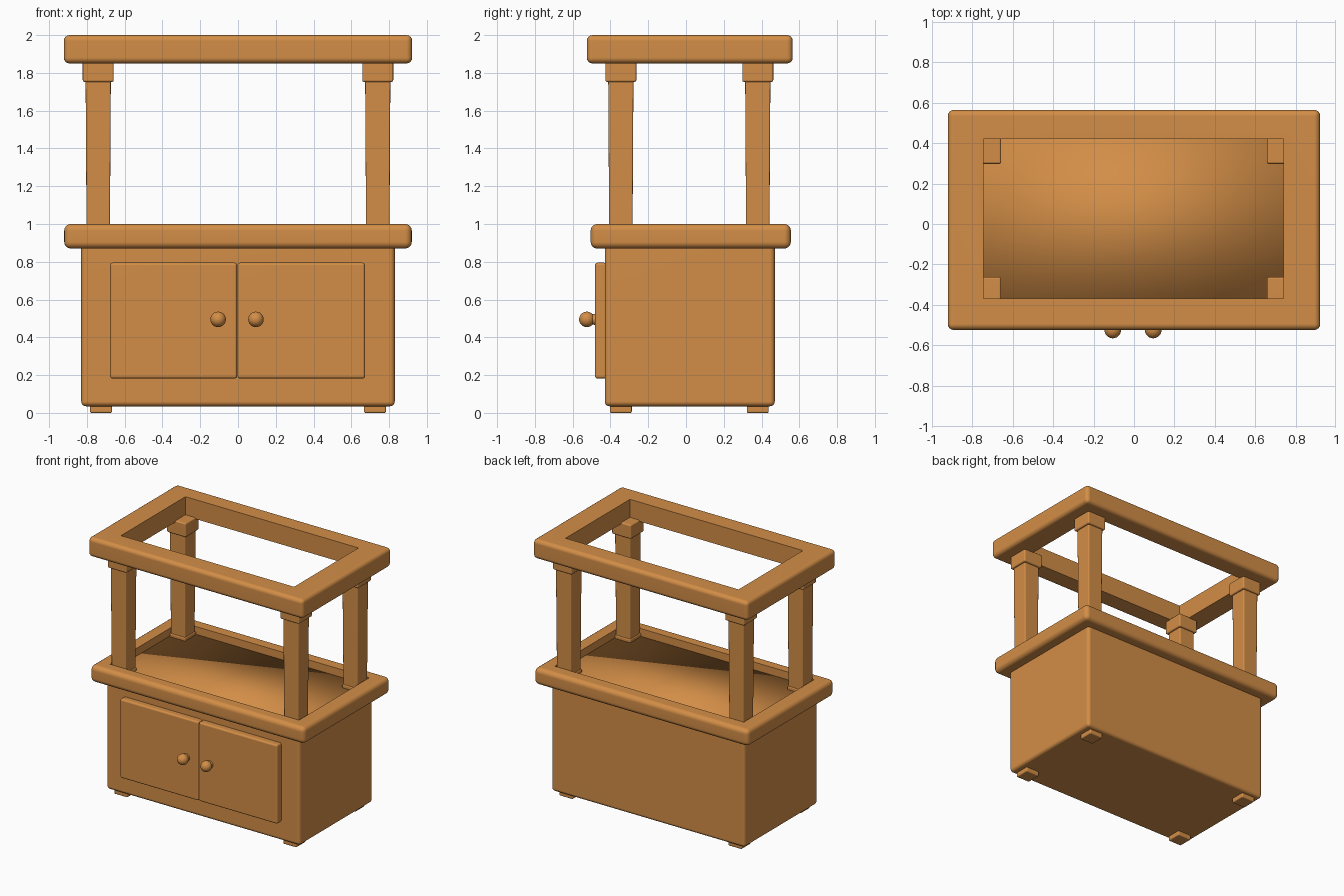
import bpy, bmesh, math
from mathutils import Vector, Matrix

if "Cube" in bpy.data.objects:
    bpy.data.objects.remove(bpy.data.objects["Cube"], do_unlink=True)

COLOUR = (0.65, 0.27, 0.063, 1)
wood = bpy.data.materials.new("warm_wood")
wood.use_nodes = True
wood.diffuse_color = COLOUR
wood.node_tree.nodes["Principled BSDF"].inputs["Base Color"].default_value = COLOUR


def finish(name, bm, weighted=True):
    """Turn a bmesh into a smooth object with clean flat panels."""
    bmesh.ops.recalc_face_normals(bm, faces=bm.faces)
    mesh = bpy.data.meshes.new(name)
    bm.to_mesh(mesh)
    bm.free()
    mesh.materials.append(wood)
    obj = bpy.data.objects.new(name, mesh)
    bpy.context.collection.objects.link(obj)
    bpy.ops.object.select_all(action='DESELECT')
    obj.select_set(True)
    bpy.context.view_layer.objects.active = obj
    if weighted:
        bpy.ops.object.shade_smooth_by_angle(angle=math.radians(40))
        mod = obj.modifiers.new("panel_normals", 'WEIGHTED_NORMAL')
        mod.keep_sharp = True
    else:
        bpy.ops.object.shade_smooth()
    return obj


def round_edges(bm, edges, radius, segments=4):
    bmesh.ops.bevel(bm, geom=edges, offset=radius, segments=segments,
                    profile=0.5, affect='EDGES')


def box(name, low, high, radius=0.0, foot_scale=1.0, weighted=True):
    """Box between two corners, optionally narrower at its bottom."""
    low, high = Vector(low), Vector(high)
    size, centre = high - low, (low + high) / 2
    bm = bmesh.new()
    bmesh.ops.create_cube(bm, size=1)
    for v in bm.verts:
        s = foot_scale if v.co.z < 0 else 1
        v.co = centre + Vector((v.co.x * size.x * s, v.co.y * size.y * s, v.co.z * size.z))
    if radius:
        round_edges(bm, bm.edges[:], radius)
    return finish(name, bm, weighted)


def frame(name, outer, inner, z0, z1, radius):
    """Rectangular ring, rounded on its outside; bounds are x0, x1, y0, y1."""
    bm = bmesh.new()

    def loop(b, z):
        x0, x1, y0, y1 = b
        return [bm.verts.new((x, y, z)) for x, y in ((x0, y0), (x1, y0), (x1, y1), (x0, y1))]

    rings = [loop(outer, z0), loop(outer, z1), loop(inner, z1), loop(inner, z0)]
    for r, ring in enumerate(rings):
        after = rings[(r + 1) % 4]
        for i in range(4):
            j = (i + 1) % 4
            bm.faces.new((ring[i], ring[j], after[j], after[i]))
    outside = set(rings[0] + rings[1])
    round_edges(bm, [e for e in bm.edges if all(v in outside for v in e.verts)], radius)
    return finish(name, bm)


# Cabinet body and the slightly sunken counter
box("cabinet_body", (-0.83, -0.43, 0.035), (0.83, 0.47, 0.91), 0.025)
box("counter_surface", (-0.82, -0.42, 0.89), (0.82, 0.46, 0.94), weighted=False)

# Counter rim and open roof frame
frame("counter_rim", (-0.92, 0.92, -0.505, 0.555), (-0.81, 0.81, -0.41, 0.45), 0.87, 1.0, 0.035)
frame("roof_frame", (-0.922, 0.922, -0.525, 0.565), (-0.745, 0.74, -0.37, 0.42), 1.85, 2.0, 0.03)

# Four corners: foot, post, post base and capital
for side, sx in (("left", 1), ("right", -1)):
    for end, y in (("front", -0.345), ("back", 0.38)):
        def block(part, half, z0, z1, radius, dx=0.0, foot_scale=1.0):
            x = sx * (0.74 + dx)
            box(f"{end}_{side}_{part}", (x - half, y - half, z0),
                (x + half, y + half, z1), radius, foot_scale)
        block("foot", 0.058, 0, 0.06, 0.008, -0.015)
        block("post", 0.067, 0.92, 1.80, 0.008, foot_scale=0.92)
        block("post_base", 0.068, 0.92, 0.965, 0.008)
        block("capital", 0.082, 1.752, 1.86, 0.01)

# Doors with turned knobs
for side, x0, x1, knob_x in (("right", -0.677, -0.004, -0.105), ("left", -0.002, 0.673, 0.095)):
    box(f"{side}_door", (x0, -0.482, 0.182), (x1, -0.42, 0.795), 0.014)
    bm = bmesh.new()
    turn = Matrix.Translation((knob_x, -0.525, 0.495)) @ Matrix.Rotation(math.pi / 2, 4, 'X')
    bmesh.ops.create_uvsphere(bm, u_segments=24, v_segments=14, radius=0.041, matrix=turn)
    finish(f"{side}_knob", bm, weighted=False)
    bm = bmesh.new()
    turn = Matrix.Translation((knob_x, -0.49, 0.495)) @ Matrix.Rotation(math.pi / 2, 4, 'X')
    bmesh.ops.create_cone(bm, cap_ends=True, segments=20, radius1=0.03, radius2=0.026,
                          depth=0.04, matrix=turn)
    finish(f"{side}_knob_stem", bm)
